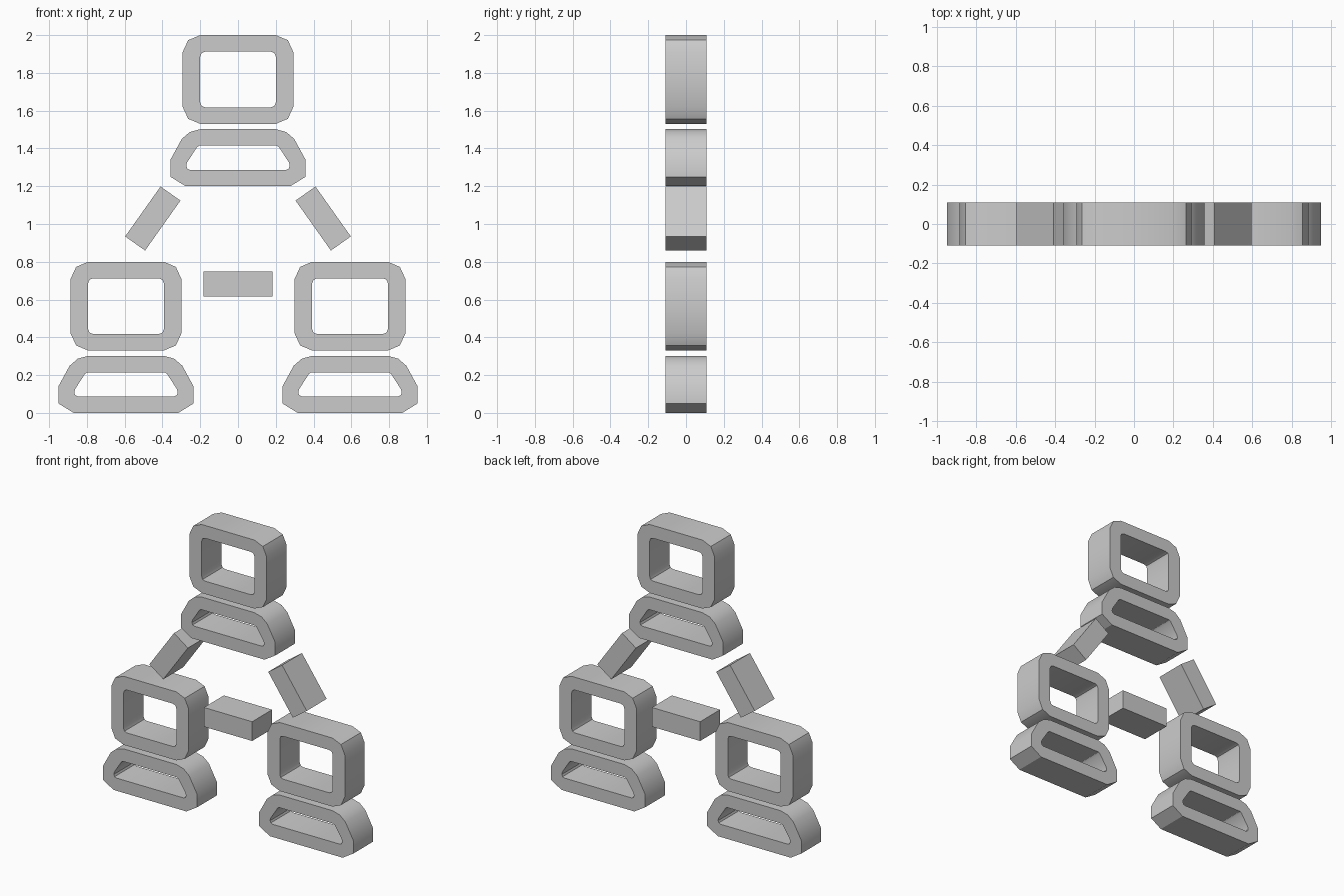
import bpy, bmesh
from math import radians

if "Cube" in bpy.data.objects:
    bpy.data.objects.remove(bpy.data.objects["Cube"])

DEPTH = 0.108  # half thickness in y


def mirrored(half):
    """Close a right-hand half profile by mirroring it across x = 0."""
    return half + [(-x, z) for x, z in reversed(half)]


def make_ring(name, outer_half, inner_half, location):
    """Frame with front, back, outer wall and hole wall."""
    bm = bmesh.new()
    outer, inner = mirrored(outer_half), mirrored(inner_half)

    def loop(points, y):
        return [bm.verts.new((x, y, z)) for x, z in points]

    loops = [loop(outer, -DEPTH), loop(outer, DEPTH), loop(inner, DEPTH), loop(inner, -DEPTH)]
    n = len(outer)
    for a, b in zip(loops, loops[1:] + loops[:1]):
        for i in range(n):
            j = (i + 1) % n
            bm.faces.new((a[i], a[j], b[j], b[i]))
    bmesh.ops.recalc_face_normals(bm, faces=bm.faces)
    mesh = bpy.data.meshes.new(name)
    bm.to_mesh(mesh)
    bm.free()
    obj = bpy.data.objects.new(name, mesh)
    bpy.context.collection.objects.link(obj)
    obj.location = location
    bpy.ops.object.select_all(action='DESELECT')
    obj.select_set(True)
    bpy.context.view_layer.objects.active = obj
    bpy.ops.object.shade_smooth_by_angle(angle=radians(30))
    return obj


def make_bar(name, x, z, length, width, angle):
    bpy.ops.mesh.primitive_cube_add(size=1, location=(x, 0, z), rotation=(0, radians(angle), 0))
    obj = bpy.context.object
    obj.name = name
    obj.scale = (length, 2 * DEPTH, width)
    bpy.ops.object.transform_apply(location=False, rotation=False, scale=True)


# Right-hand half profiles (x, z), bottom to top
screen_outer = [(0.20, 0.33), (0.264, 0.357), (0.293, 0.42),
                (0.293, 0.71), (0.264, 0.773), (0.20, 0.80)]
screen_inner = [(0.175, 0.418), (0.193, 0.425), (0.20, 0.443),
                (0.20, 0.687), (0.193, 0.705), (0.175, 0.712)]
base_outer = [(0.277, 0.0), (0.358, 0.05), (0.358, 0.14),
              (0.298, 0.25), (0.255, 0.287), (0.20, 0.302)]
base_inner = [(0.255, 0.087), (0.268, 0.093), (0.274, 0.107),
              (0.27, 0.125), (0.217, 0.207), (0.205, 0.215)]

# Three computers, each a screen frame over a base frame
for label, x, z in (("left", -0.593, 0), ("right", 0.593, 0), ("top", 0, 1.2)):
    make_ring(label + "_screen", screen_outer, screen_inner, (x, 0, z))
    make_ring(label + "_base", base_outer, base_inner, (x, 0, z))

# Connecting bars
make_bar("bottom_link", 0, 0.683, 0.366, 0.132, 0)
for label, s in (("left", -1), ("right", 1)):
    make_bar(label + "_link", s * 0.451, 1.029, 0.324, 0.129, s * 54.7)
